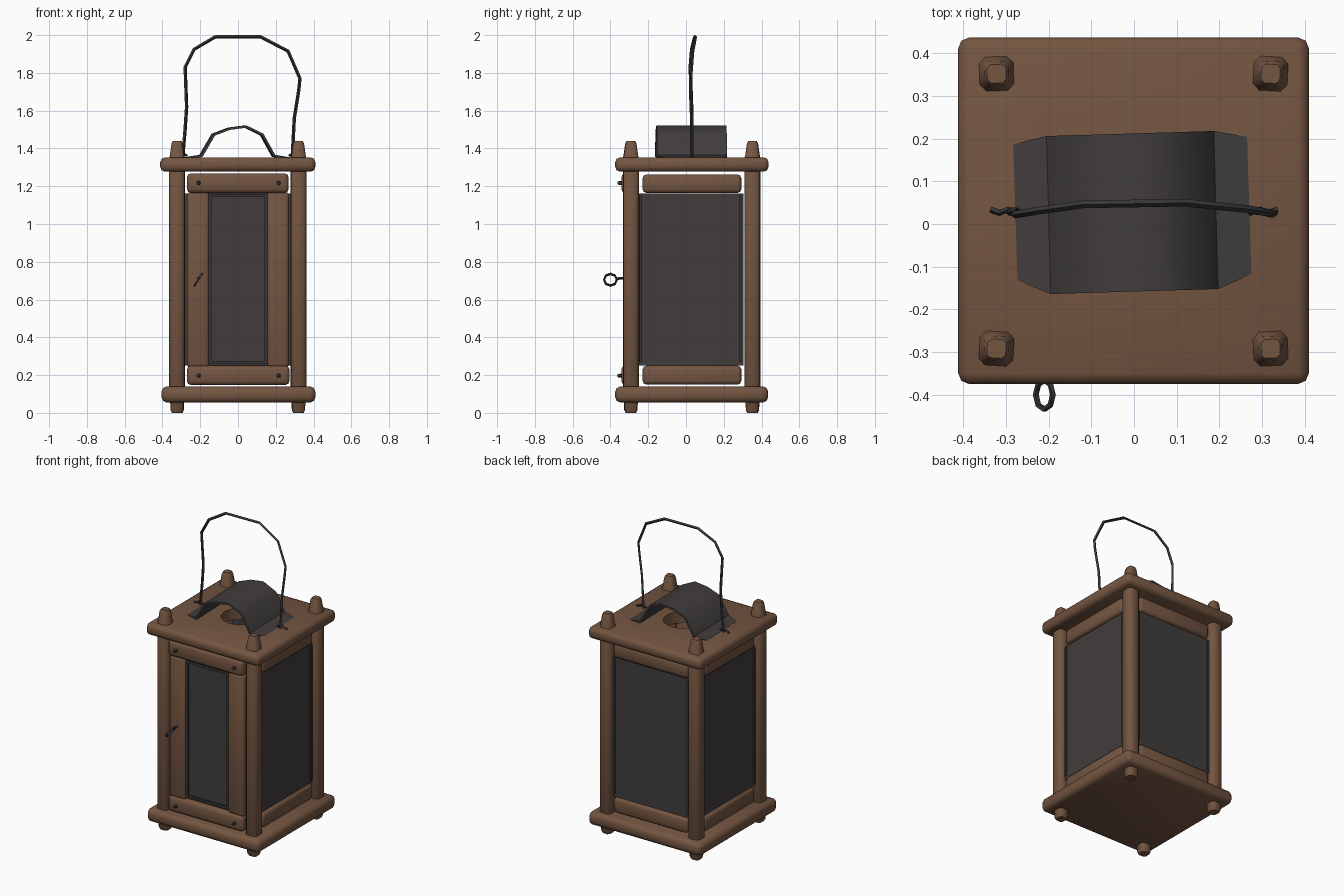
import bpy, bmesh, math
from mathutils import Matrix, Vector

if "Cube" in bpy.data.objects:
    bpy.data.objects.remove(bpy.data.objects["Cube"])

CY = 0.03  # centre of the body in y


def material(name, rgb):
    m = bpy.data.materials.new(name)
    m.diffuse_color = (*rgb, 1)
    m.use_nodes = True
    m.node_tree.nodes["Principled BSDF"].inputs["Base Color"].default_value = m.diffuse_color
    return m


WOOD = material("brown wood", (0.175, 0.092, 0.053))
DARK = material("dark glass", (0.053, 0.046, 0.046))
IRON = material("black iron", (0.040, 0.037, 0.037))


def finish(name, bm, mat):
    bmesh.ops.recalc_face_normals(bm, faces=bm.faces)
    me = bpy.data.meshes.new(name)
    bm.to_mesh(me)
    bm.free()
    ob = bpy.data.objects.new(name, me)
    bpy.context.collection.objects.link(ob)
    me.materials.append(mat)
    return ob


def box(name, lo, hi, mat, bevel=0, seg=2, turn=0):
    """Box between two corners, turned about its own z axis."""
    lo, hi = Vector(lo), Vector(hi)
    bm = bmesh.new()
    bmesh.ops.create_cube(bm, size=1)
    bmesh.ops.scale(bm, vec=hi - lo, verts=bm.verts)
    if bevel:
        bmesh.ops.bevel(bm, geom=bm.edges[:], offset=bevel, segments=seg,
                        profile=0.5, affect='EDGES')
    bm.transform(Matrix.Translation((lo + hi) / 2) @ Matrix.Rotation(turn, 4, 'Z'))
    return finish(name, bm, mat)


def post(name, x, y, turn):
    """Post with chamfered corners, tapered foot and tapered top."""
    rings = [(0, 0.027), (0.015, 0.034), (0.06, 0.036), (0.07, 0.041),
             (1.35, 0.041), (1.36, 0.038), (1.425, 0.029), (1.44, 0.022)]
    bm = bmesh.new()
    prev = None
    for z, r in rings:
        c = r * 0.62
        pts = [(r, -c), (r, c), (c, r), (-c, r), (-r, c), (-r, -c), (-c, -r), (c, -r)]
        ring = [bm.verts.new((px, py, z)) for px, py in pts]
        if prev:
            for i in range(8):
                j = (i + 1) % 8
                bm.faces.new((prev[i], prev[j], ring[j], ring[i]))
        else:
            bm.faces.new(ring)
        prev = ring
    bm.faces.new(prev)
    bm.transform(Matrix.Translation((x, y, 0)) @ Matrix.Rotation(turn, 4, 'Z'))
    return finish(name, bm, WOOD)


def wire(name, pts, r, closed=False):
    cu = bpy.data.curves.new(name, 'CURVE')
    cu.dimensions = '3D'
    cu.bevel_depth = r
    cu.bevel_resolution = 0
    cu.use_fill_caps = True
    sp = cu.splines.new('POLY')
    sp.points.add(len(pts) - 1)
    for p, co in zip(sp.points, pts):
        p.co = (*co, 1)
    sp.use_cyclic_u = closed
    ob = bpy.data.objects.new(name, cu)
    bpy.context.collection.objects.link(ob)
    cu.materials.append(IRON)
    bpy.ops.object.select_all(action='DESELECT')
    ob.select_set(True)
    bpy.context.view_layer.objects.active = ob
    bpy.ops.object.convert(target='MESH')


# Base and top plates
box("base_plate", (-0.405, -0.375, 0.055), (0.41, 0.435, 0.14), WOOD, 0.028)
top = box("top_plate", (-0.412, -0.375, 1.277), (0.41, 0.437, 1.353), WOOD, 0.026)

# Vent hole under the hood
bm = bmesh.new()
bmesh.ops.create_cone(bm, cap_ends=True, segments=12, radius1=0.12, radius2=0.12,
                      depth=0.4, matrix=Matrix.Translation((0, CY, 1.32)))
cutter = finish("vent_cutter", bm, WOOD)
cutter.hide_render = True
mod = top.modifiers.new("vent", 'BOOLEAN')
mod.operation = 'DIFFERENCE'
mod.solver = 'EXACT'
mod.object = cutter
bpy.context.view_layer.objects.active = top
bpy.ops.object.modifier_apply(modifier="vent")
bpy.data.objects.remove(cutter)

# Corner posts
for i, (x, y) in enumerate([(-0.322, -0.292), (0.32, -0.292), (-0.322, 0.352), (0.32, 0.352)]):
    post("corner_post", x, y, (-0.06, 0.05, 0.03, -0.05)[i])

# Side walls: glass, rails and thin glass stops
for s, side in ((-1, "left"), (1, "right")):
    def span(a, b):
        return sorted((s * a, s * b))
    for z0, z1, part in ((0.15, 0.25, "lower"), (1.165, 1.262, "upper")):
        x0, x1 = span(0.285, 0.343)
        box(f"{side}_{part}_rail", (x0, -0.23, z0), (x1, 0.293, z1), WOOD, 0.02)
    x0, x1 = span(0.312, 0.324)
    box(f"{side}_glass", (x0, -0.255, 0.25), (x1, 0.305, 1.162), DARK)
    x0, x1 = span(0.316, 0.332)
    for y in (-0.24, 0.288):
        box(f"{side}_glass_stop", (x0, y - 0.007, 0.27), (x1, y + 0.007, 1.15), IRON)

# Back wall
for z0, z1, part in ((0.15, 0.25, "lower"), (1.165, 1.262, "upper")):
    box(f"back_{part}_rail", (-0.268, 0.318, z0), (0.268, 0.375, z1), WOOD, 0.02)
box("back_glass", (-0.285, 0.345, 0.25), (0.285, 0.357, 1.162), DARK)
for x in (-0.268, 0.268):
    box("back_glass_stop", (x - 0.007, 0.349, 0.27), (x + 0.007, 0.365, 1.15), IRON)

# Front door: stiles, rails, glass, glass frame and nails
box("door_left_stile", (-0.27, -0.33, 0.24), (-0.152, -0.275, 1.17), WOOD, 0.018)
box("door_right_stile", (0.155, -0.33, 0.24), (0.27, -0.275, 1.17), WOOD, 0.018)
box("door_lower_rail", (-0.27, -0.342, 0.148), (0.272, -0.28, 0.25), WOOD, 0.02)
box("door_upper_rail", (-0.27, -0.342, 1.165), (0.268, -0.28, 1.268), WOOD, 0.02)
box("door_glass", (-0.156, -0.308, 0.25), (0.158, -0.296, 1.165), DARK)
for x in (-0.147, 0.149):
    box("door_glass_stop", (x - 0.008, -0.32, 0.265), (x + 0.008, -0.3, 1.158), IRON)
for z in (0.268, 1.15):
    box("door_glass_stop", (-0.155, -0.32, z - 0.008), (0.157, -0.3, z + 0.008), IRON)
for x in (-0.208, 0.215):
    for z in (0.197, 1.217):
        bm = bmesh.new()
        bmesh.ops.create_cone(bm, cap_ends=True, segments=6, radius1=0.012, radius2=0.008,
                              depth=0.026, matrix=Matrix.Translation((x, -0.35, z))
                              @ Matrix.Rotation(math.pi / 2, 4, 'X'))
        finish("door_nail", bm, IRON)

# Door pull: tilted wire loop with a short stem
loop = []
for i in range(8):
    a = math.tau * i / 8
    c, h = math.cos(a), math.sin(a)
    loop.append((-0.21 + 0.02 * h, -0.40 + 0.034 * c, 0.705 + 0.031 * h))
wire("door_pull", loop, 0.007, True)
wire("door_pull_stem", [(-0.21, -0.37, 0.71), (-0.21, -0.32, 0.715)], 0.007)

# Bent sheet hood with clipped corners
profile = [(-0.278, 1.354), (-0.2, 1.366), (-0.135, 1.478), (-0.05, 1.51),
           (0.04, 1.522), (0.13, 1.478), (0.192, 1.366), (0.276, 1.352)]
bm = bmesh.new()
prev = None
for i, (x, z) in enumerate(profile):
    clip = 0.034 if i in (0, 7) else 0
    skew = 0.03 * x
    pair = [bm.verts.new((x + dx, y + skew, z)) for y, dx in
            ((-0.158 + clip, 0.005), (0.212 - clip * 0.5, -0.005))]
    if prev:
        bm.faces.new((prev[0], pair[0], pair[1], prev[1]))
    prev = pair
bmesh.ops.recalc_face_normals(bm, faces=bm.faces)
bmesh.ops.solidify(bm, geom=bm.faces[:], thickness=0.012)
finish("hood", bm, DARK)

# Wire carrying handle with twisted ends
wire("carry_handle", [(-0.293, 0.028, 1.35), (-0.28, 0.03, 1.5), (-0.272, 0.03, 1.62),
                      (-0.28, 0.022, 1.83), (-0.232, 0.03, 1.925), (-0.12, 0.046, 1.991),
                      (0.12, 0.05, 1.991), (0.265, 0.035, 1.915), (0.328, 0.024, 1.77),
                      (0.322, 0.024, 1.71), (0.298, 0.03, 1.56), (0.287, 0.03, 1.35)], 0.009)
for s in (-1, 1):
    wire("handle_twist", [(s * 0.27, 0.026, 1.362), (s * 0.295, 0.034, 1.375),
                          (s * 0.315, 0.026, 1.365), (s * 0.335, 0.033, 1.358)], 0.007)

# Smooth shading with sharp edges kept
bpy.ops.object.select_all(action='SELECT')
bpy.context.view_layer.objects.active = top
bpy.ops.object.shade_smooth_by_angle(angle=math.radians(50))
